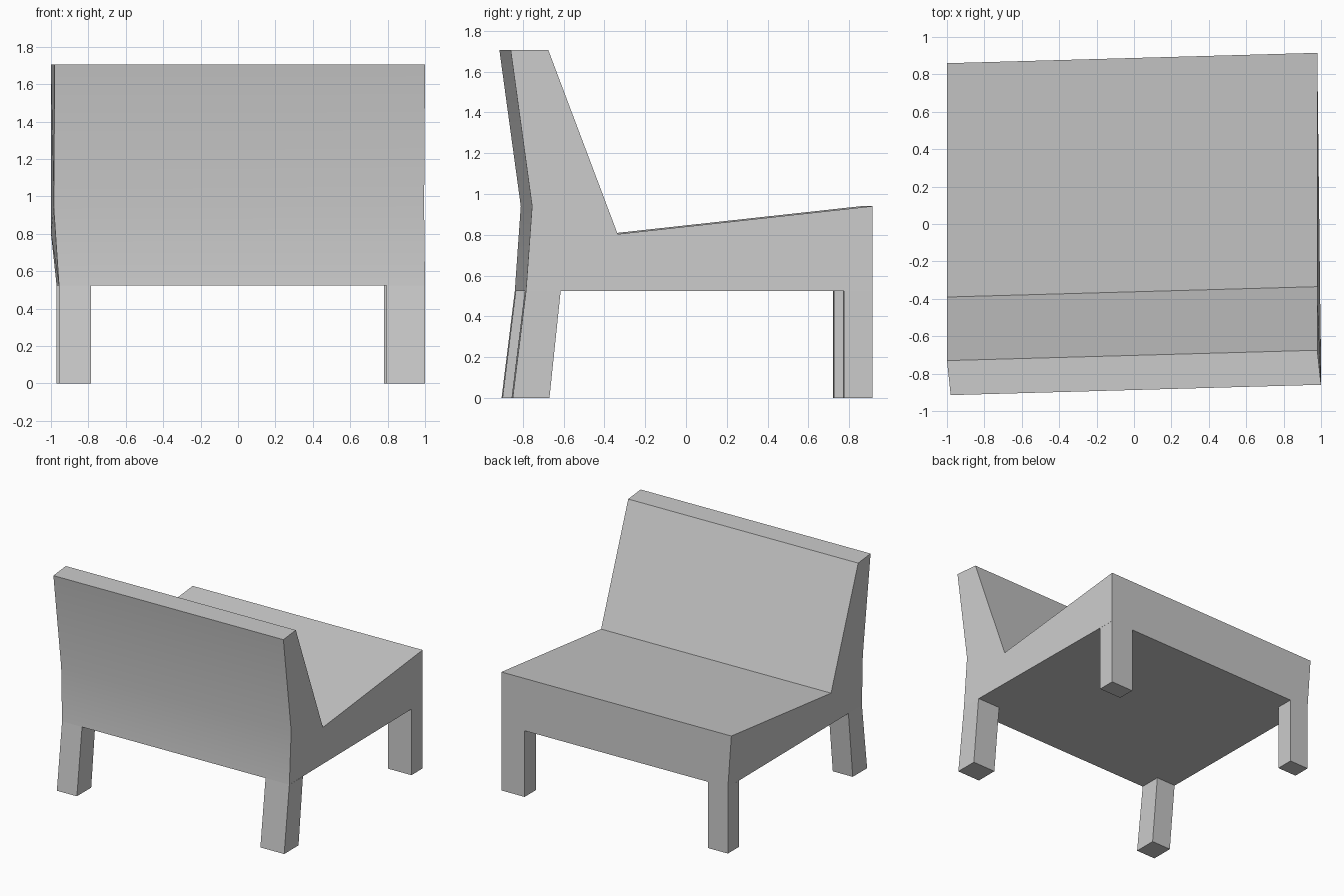
import bpy
import bmesh

cube = bpy.data.objects.get("Cube")
if cube:
    bpy.data.objects.remove(cube, do_unlink=True)

# One plain grey for the whole chair
grey = bpy.data.materials.new("light_grey")
grey.use_nodes = True
colour = (0.6, 0.6, 0.6, 1)
grey.diffuse_color = colour
grey.node_tree.nodes["Principled BSDF"].inputs["Base Color"].default_value = colour

SLANT = 0.028  # the chair is slightly skewed across its width


def skew(x, y, z):
    return x, y + SLANT * (x - 0.98), z


def bridge(name, ring_a, ring_b):
    """Make a closed solid between two matching outlines."""
    bm = bmesh.new()
    a = [bm.verts.new(skew(*p)) for p in ring_a]
    b = [bm.verts.new(skew(*p)) for p in ring_b]
    bm.faces.new(a)
    bm.faces.new(b)
    for i in range(len(a)):
        j = (i + 1) % len(a)
        bm.faces.new((a[i], a[j], b[j], b[i]))
    bmesh.ops.recalc_face_normals(bm, faces=bm.faces)
    mesh = bpy.data.meshes.new(name)
    bm.to_mesh(mesh)
    bm.free()
    mesh.materials.append(grey)
    obj = bpy.data.objects.new(name, mesh)
    bpy.context.collection.objects.link(obj)
    bpy.ops.object.select_all(action="DESELECT")
    obj.select_set(True)
    bpy.context.view_layer.objects.active = obj
    bpy.ops.object.shade_smooth_by_angle(angle=0.5)
    return obj


# Seat and backrest: side profile as (y, z, right-hand x, left-hand x)
UNDERSIDE = 0.525
profile = [
    (-0.86, 1.705, -0.98, 1.0),
    (-0.675, 1.705, -1.0, 0.98),
    (-0.335, 0.803, -1.0, 0.98),
    (0.915, 0.94, -1.0, 0.98),
    (0.915, UNDERSIDE, -0.97, 0.98),
    (-0.785, UNDERSIDE, -0.957, 1.0),
    (-0.755, 0.94, -0.985, 0.995),
]
bridge("seat_and_backrest",
       [(xr, y, z) for y, z, xr, xl in profile],
       [(xl, y, z) for y, z, xr, xl in profile])


# Legs: flush with the body, the pair under the backrest raked outwards
def leg(name, x0, x1, top, foot):
    def ring(ys, z):
        return [(x0, ys[0], z), (x1, ys[0], z), (x1, ys[1], z), (x0, ys[1], z)]
    bridge(name, ring(foot, 0), ring(top, UNDERSIDE))


straight = (0.775, 0.915)
raked_top, raked_foot = (-0.785, -0.615), (-0.85, -0.67)
leg("straight_leg_left", 0.78, 0.98, straight, straight)
leg("straight_leg_right", -0.97, -0.8, straight, straight)
leg("raked_leg_left", 0.795, 1.0, raked_top, raked_foot)
leg("raked_leg_right", -0.957, -0.785, raked_top, raked_foot)
